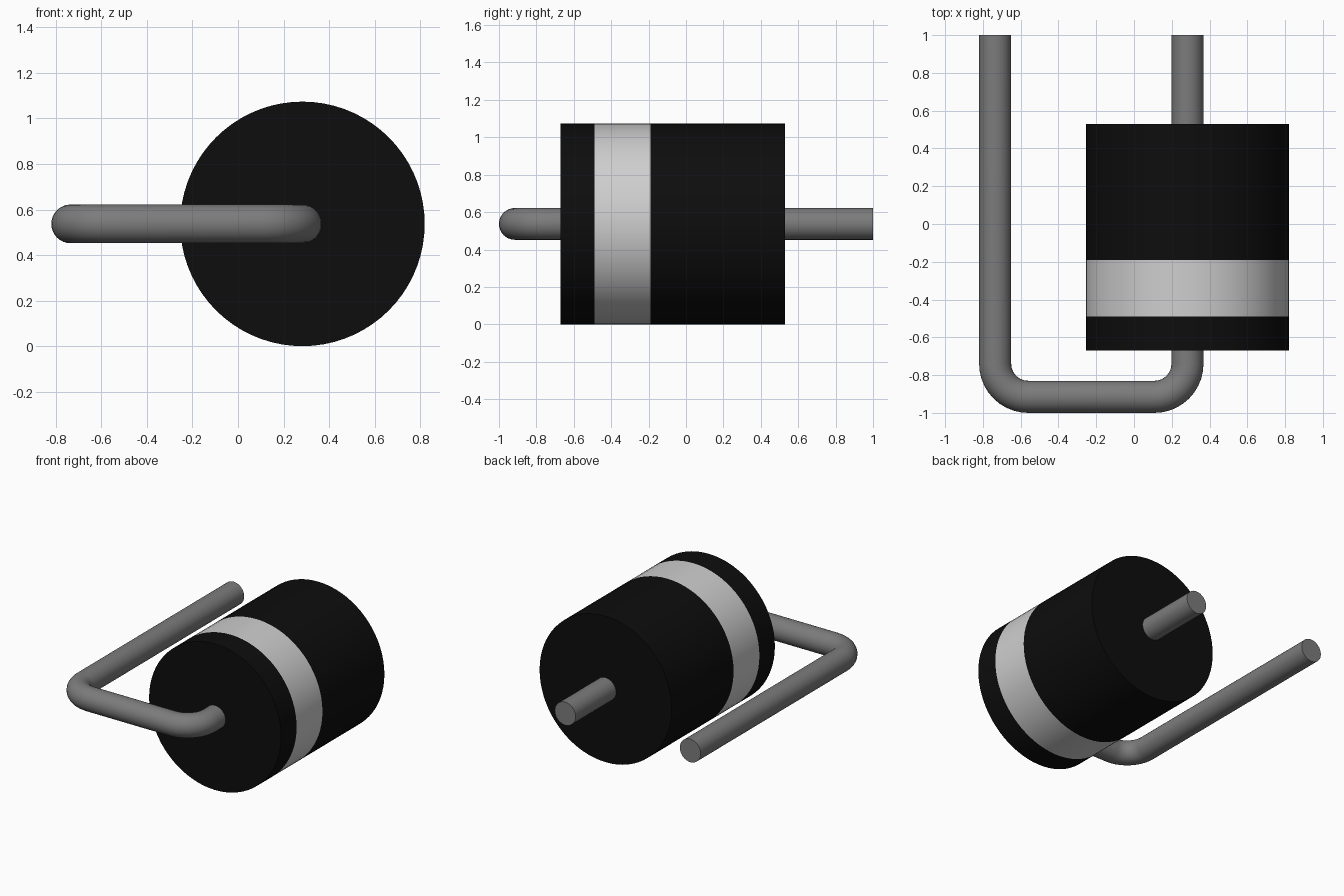
import bpy, bmesh, math
from mathutils import Vector

cube = bpy.data.objects.get("Cube")
if cube:
    bpy.data.objects.remove(cube, do_unlink=True)


def material(name, value, roughness):
    m = bpy.data.materials.new(name)
    m.use_nodes = True
    colour = (value, value, value, 1)
    m.diffuse_color = colour
    bsdf = next(n for n in m.node_tree.nodes if n.type == 'BSDF_PRINCIPLED')
    bsdf.inputs["Base Color"].default_value = colour
    bsdf.inputs["Roughness"].default_value = roughness
    return m


black = material("black casing", 0.004, 0.6)
silver = material("light grey band", 0.62, 0.5)
steel = material("grey wire", 0.2, 0.5)

AXIS_X, AXIS_Z = 0.283, 0.537   # shared axis of casing and leads
WIRE_R = 0.085


def sweep(name, path, radius, sides, mats):
    """Round tube through (x, y, heading in degrees) stations, capped at both ends."""
    bm = bmesh.new()
    rings = []
    for x, y, heading in path:
        a = math.radians(heading)
        side = Vector((-math.sin(a), math.cos(a), 0))
        centre = Vector((x, y, AXIS_Z))
        rings.append([bm.verts.new(centre + radius * (math.cos(t) * side + math.sin(t) * Vector((0, 0, 1))))
                      for t in (2 * math.pi * i / sides for i in range(sides))])
    for a, b in zip(rings, rings[1:]):
        for i in range(sides):
            j = (i + 1) % sides
            bm.faces.new((a[i], a[j], b[j], b[i]))
    bm.faces.new(rings[0])
    bm.faces.new(rings[-1])
    bmesh.ops.recalc_face_normals(bm, faces=bm.faces)
    mesh = bpy.data.meshes.new(name)
    bm.to_mesh(mesh)
    bm.free()
    for m in mats:
        mesh.materials.append(m)
    obj = bpy.data.objects.new(name, mesh)
    bpy.context.collection.objects.link(obj)
    bpy.ops.object.select_all(action='DESELECT')
    obj.select_set(True)
    bpy.context.view_layer.objects.active = obj
    bpy.ops.object.shade_smooth_by_angle(angle=math.radians(35))
    return obj


# Casing with the polarity band cut into its side
BAND = (-0.49, -0.19)
casing = sweep("casing", [(AXIS_X, y, 90) for y in (-0.67, *BAND, 0.53)],
               0.537, 72, [black, silver])
for face in casing.data.polygons:
    face.material_index = int(BAND[0] < face.center.y < BAND[1])

# Straight rear lead
sweep("rear_lead", [(AXIS_X, 0.5, 90), (AXIS_X, 1.0, 90)], WIRE_R, 32, [steel])

# Front lead: out of the casing, across, and back alongside it
LEFT_X, FRONT_Y, BEND, STEPS = -0.735, -0.915, 0.175, 10
path = [(AXIS_X, -0.62, -90)]
for cx, start in ((AXIS_X - BEND, 0), (LEFT_X + BEND, -90)):
    for i in range(STEPS + 1):
        phi = start - 90 * i / STEPS
        path.append((cx + BEND * math.cos(math.radians(phi)),
                     FRONT_Y + BEND + BEND * math.sin(math.radians(phi)), phi - 90))
path.append((LEFT_X, 1.0, -270))
sweep("front_lead", path, WIRE_R, 32, [steel])
